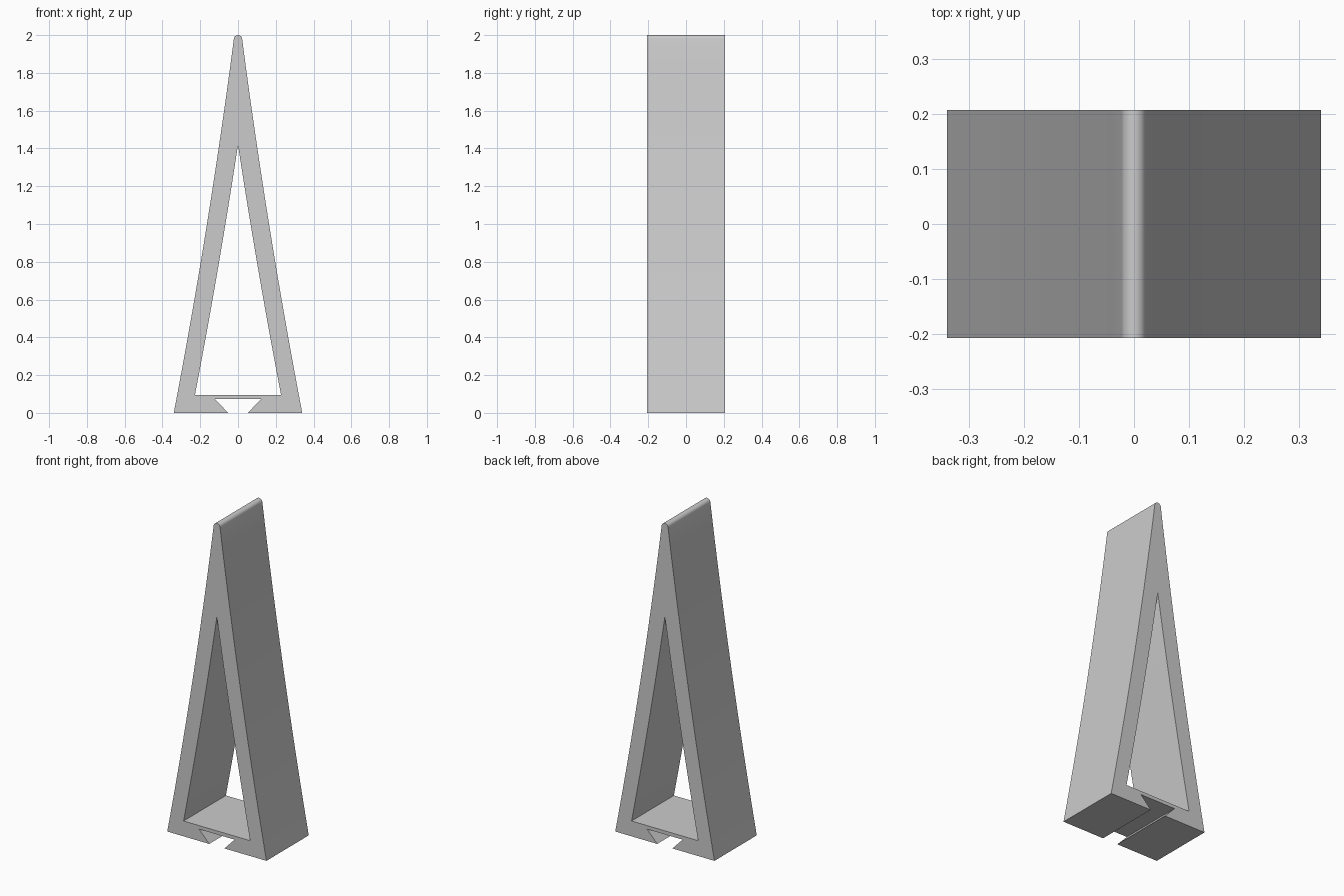
import bpy
import bmesh
from math import sin, cos, radians

cube = bpy.data.objects.get("Cube")
if cube:
    bpy.data.objects.remove(cube, do_unlink=True)

HALF_DEPTH = 0.207
FLOOR, APEX = 0.095, 1.42      # opening bottom and top
TIP_R, TIP_Z = 0.022, 1.978    # rounded tip
STEPS = 14

grey = bpy.data.materials.new("plain_grey")
grey.use_nodes = True
colour = (0.6, 0.6, 0.6, 1)
grey.diffuse_color = colour
grey.node_tree.nodes["Principled BSDF"].inputs["Base Color"].default_value = colour


def outer_x(z):
    """Gently curved flank of the tower."""
    return 0.34 - 0.191 * z + 0.0153 * z * z


def inner_x(t):
    """Flank of the opening, from its floor (t = 0) to its apex (t = 1)."""
    z = FLOOR + (APEX - FLOOR) * t
    wall = 0.094 + (outer_x(APEX) - 0.094) * t
    return max(outer_x(z) - wall, 0), z


# Half profile: rounded tip, flank, base with dovetail slot, opening
tip = [(TIP_R * cos(radians(a)), TIP_Z + TIP_R * sin(radians(a)))
       for a in (90, 78, 66, 54, 42, 30, 18, 8)]
tip[0] = (0, tip[0][1])
start = tip[-1][1]
flank = [(outer_x(z), z) for z in (start * (1 - i / STEPS) for i in range(1, STEPS + 1))]
slot = [(0.052, 0), (0.122, 0.073), (0, 0.073)]
opening = [(0, FLOOR)] + [inner_x(i / STEPS) for i in range(STEPS + 1)]
profile = tip + flank + slot + opening

# Extrude the half profile through the depth
bm = bmesh.new()
face = bm.faces.new([bm.verts.new((x, -HALF_DEPTH, z)) for x, z in profile])
result = bmesh.ops.extrude_face_region(bm, geom=[face], use_keep_orig=True)
moved = [v for v in result["geom"] if isinstance(v, bmesh.types.BMVert)]
bmesh.ops.translate(bm, verts=moved, vec=(0, 2 * HALF_DEPTH, 0))
bmesh.ops.recalc_face_normals(bm, faces=bm.faces)
# Open the centre seam so that the mirrored halves join cleanly
seam = [f for f in bm.faces if all(abs(v.co.x) < 1e-5 for v in f.verts)]
bmesh.ops.delete(bm, geom=seam, context="FACES_ONLY")

mesh = bpy.data.meshes.new("tower_frame")
bm.to_mesh(mesh)
bm.free()
mesh.materials.append(grey)
tower = bpy.data.objects.new("tower_frame", mesh)
bpy.context.collection.objects.link(tower)

bpy.ops.object.select_all(action="DESELECT")
tower.select_set(True)
bpy.context.view_layer.objects.active = tower
mirror = tower.modifiers.new("mirror", "MIRROR")
mirror.use_clip = True
bpy.ops.object.modifier_apply(modifier=mirror.name)
bpy.ops.object.shade_smooth_by_angle(angle=radians(30))
